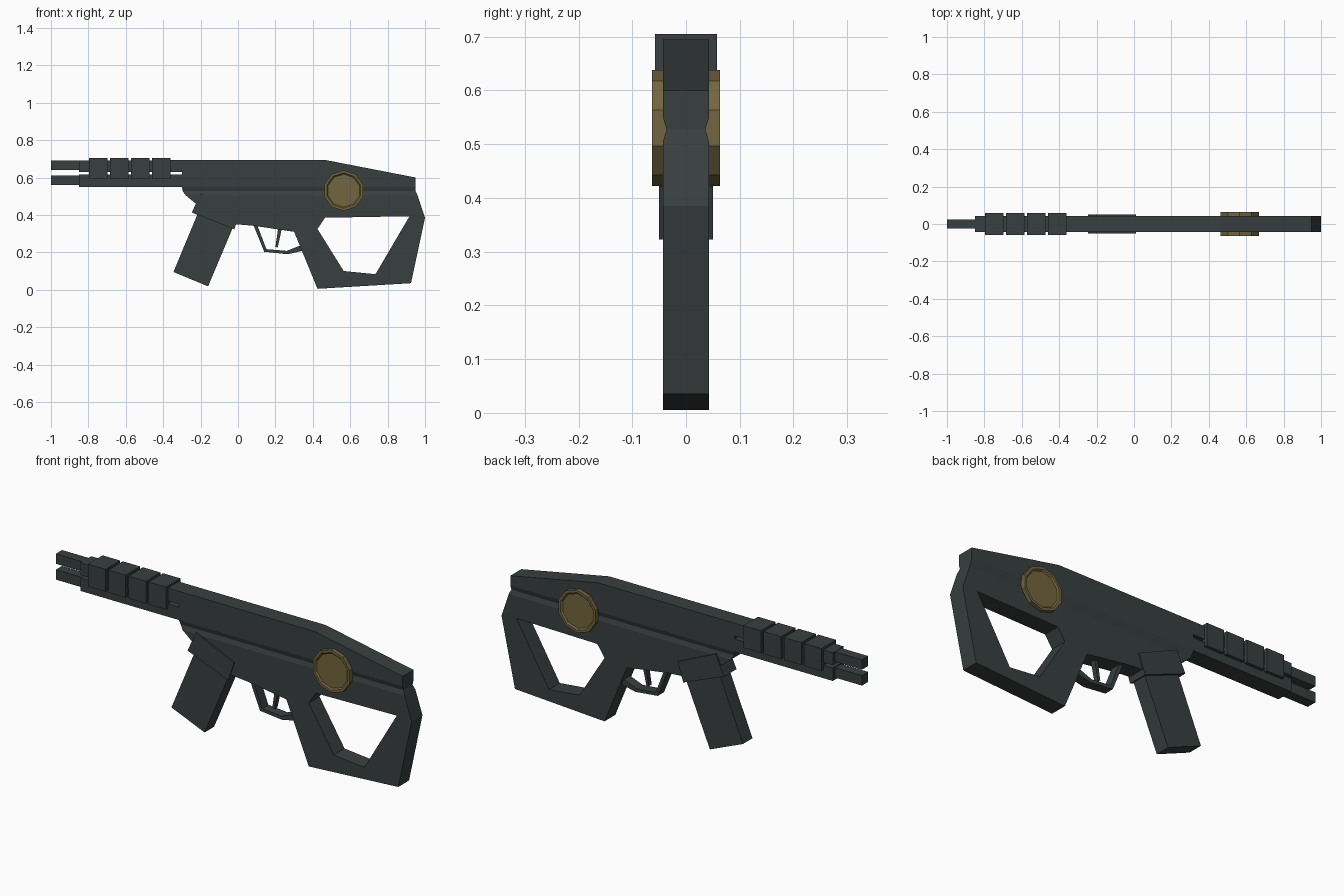
import bpy, bmesh, math

cube = bpy.data.objects.get("Cube")
if cube:
    bpy.data.objects.remove(cube, do_unlink=True)


def material(name, rgb):
    m = bpy.data.materials.new(name)
    m.use_nodes = True
    m.diffuse_color = (*rgb, 1)
    m.node_tree.nodes["Principled BSDF"].inputs["Base Color"].default_value = (*rgb, 1)
    return m


GUNMETAL = material("dark gunmetal", (0.040, 0.049, 0.049))
BRASS = material("dull brass", (0.17, 0.13, 0.05))
HALF = 0.043    # half thickness of the body
GROOVE = 0.036  # half thickness at the bottom of the side groove


def prism(name, outline, half, mat=GUNMETAL, recess=None):
    """Side outline in x, z spread to +-half in y; half may be given per point."""
    halves = half if isinstance(half, list) else [half] * len(outline)
    bm = bmesh.new()
    sides = [[bm.verts.new((x, s * h, z)) for (x, z), h in zip(outline, halves)]
             for s in (-1, 1)]
    caps = [bm.faces.new(side) for side in sides]
    n = len(outline)
    for i in range(n):
        j = (i + 1) % n
        bm.faces.new((sides[0][i], sides[1][i], sides[1][j], sides[0][j]))
    bmesh.ops.recalc_face_normals(bm, faces=bm.faces)
    if recess:
        rim, depth = recess
        bmesh.ops.inset_individual(bm, faces=caps, thickness=rim)
        bmesh.ops.inset_individual(bm, faces=caps, thickness=depth, depth=-depth)
    mesh = bpy.data.meshes.new(name)
    bm.to_mesh(mesh)
    bm.free()
    mesh.materials.append(mat)
    obj = bpy.data.objects.new(name, mesh)
    bpy.context.collection.objects.link(obj)
    return obj


def block(name, x0, x1, z0, z1, half):
    return prism(name, [(x0, z0), (x1, z0), (x1, z1), (x0, z1)], half)


# Upper body and the V groove along both sides
prism("upper_body", [(-0.30, 0.55), (0.95, 0.55), (0.95, 0.60), (0.46, 0.695),
                     (-0.30, 0.695)], HALF)
prism("groove_top", [(-0.30, 0.55), (0.95, 0.55), (0.95, 0.527), (-0.295, 0.527)],
      [HALF, HALF, GROOVE, GROOVE])
prism("groove_bottom", [(-0.295, 0.527), (0.95, 0.527), (0.96, 0.505), (-0.28, 0.505)],
      [GROOVE, GROOVE, HALF, HALF])

# Lower body, whose lower rear edge is the top of the stock opening
prism("lower_body", [(-0.28, 0.505), (-0.225, 0.46), (-0.19, 0.40), (-0.01, 0.35),
                     (0.083, 0.342), (0.30, 0.31), (0.425, 0.325), (0.465, 0.385),
                     (0.917, 0.393), (1.0, 0.385), (0.96, 0.505)], HALF)
prism("grip_and_stock", [(0.30, 0.31), (0.425, 0.005), (0.925, 0.035), (1.0, 0.385),
                         (0.917, 0.393), (0.735, 0.083), (0.565, 0.10),
                         (0.425, 0.325)], HALF)

# Magazine and its well
prism("magazine_well", [(-0.20, 0.515), (-0.247, 0.413), (-0.02, 0.323),
                        (0.012, 0.42)], 0.05)
prism("magazine", [(-0.21, 0.42), (-0.345, 0.095), (-0.16, 0.018), (-0.02, 0.35)], 0.038)

# Trigger and guard
prism("trigger_guard", [(0.083, 0.345), (0.14, 0.203), (0.265, 0.19), (0.345, 0.208),
                        (0.33, 0.235), (0.26, 0.208), (0.152, 0.217),
                        (0.103, 0.345)], 0.025)
prism("trigger", [(0.215, 0.33), (0.20, 0.23), (0.212, 0.225), (0.235, 0.33)], 0.012)

# Front rails, twin barrels and the bands around the upper rail
block("upper_rail", -0.85, -0.36, 0.63, 0.692, HALF)
block("lower_rail", -0.85, -0.30, 0.55, 0.615, HALF)
block("upper_barrel", -1.0, -0.84, 0.64, 0.69, 0.025)
block("lower_barrel", -1.0, -0.84, 0.56, 0.61, 0.025)
block("rail_joint", -0.37, -0.30, 0.63, 0.695, HALF)
for i in range(4):
    x = -0.797 + i * 0.1125
    block(f"barrel_band_{i + 1}", x, x + 0.098, 0.592, 0.705, 0.058)

# Ten-sided brass disc with a raised rim on both faces
disc = [(0.565 + 0.108 * math.cos(a), 0.53 + 0.108 * math.sin(a))
        for a in (math.pi / 2 + k * math.tau / 10 for k in range(10))]
prism("brass_disc", disc, 0.063, BRASS, recess=(0.013, 0.007))
